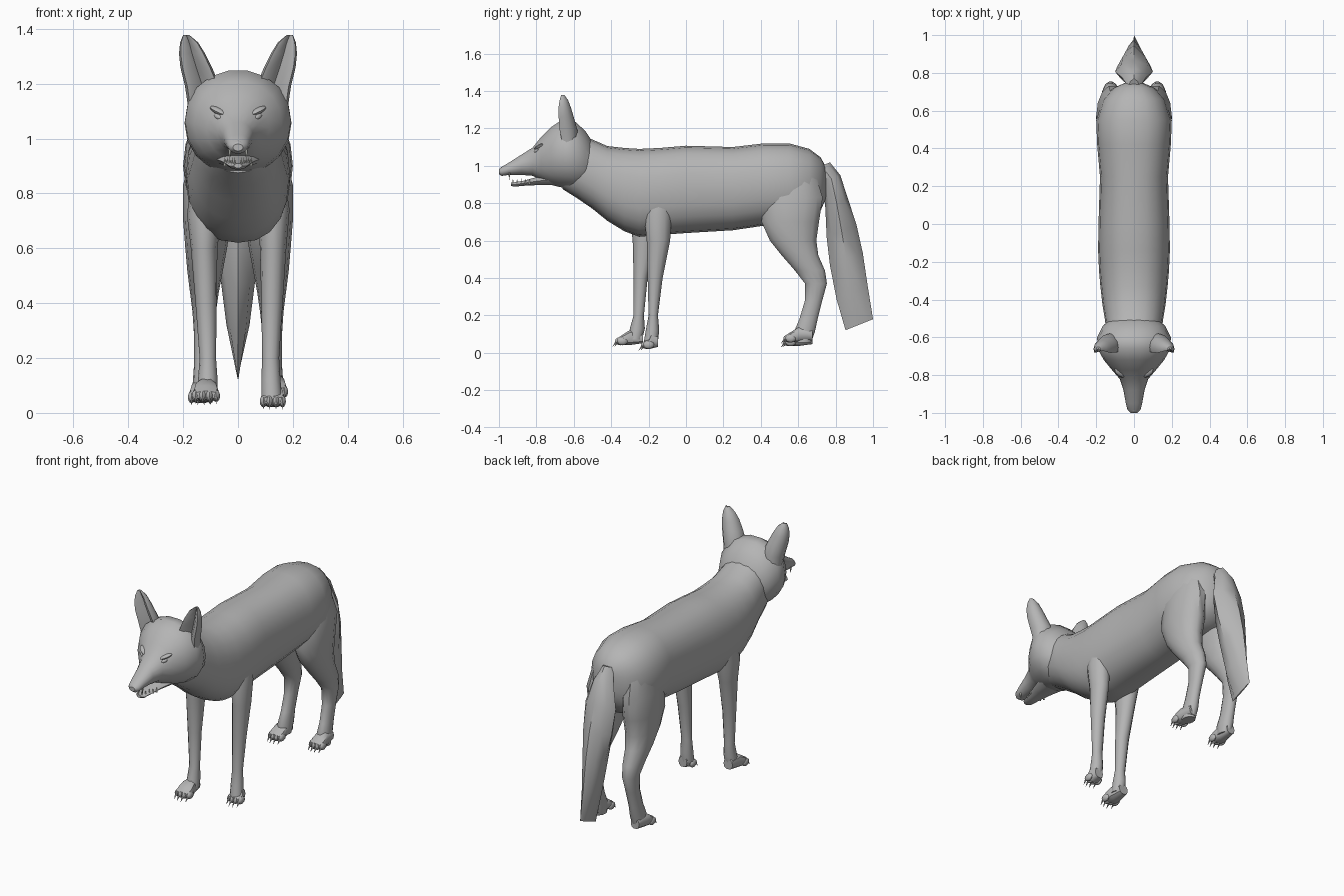
import bpy, bmesh, math
from mathutils import Matrix, Vector, Euler

if "Cube" in bpy.data.objects:
    bpy.data.objects.remove(bpy.data.objects["Cube"], do_unlink=True)


def material(name, colour):
    mat = bpy.data.materials.new(name)
    mat.use_nodes = True
    mat.diffuse_color = colour
    mat.node_tree.nodes["Principled BSDF"].inputs["Base Color"].default_value = colour
    return mat


FUR = material("grey_fur", (.46, .46, .46, 1))
parts = []


def finish(name, bm, mat=FUR):
    """Turn a bmesh into a named object with one material."""
    bmesh.ops.recalc_face_normals(bm, faces=bm.faces)
    mesh = bpy.data.meshes.new(name)
    bm.to_mesh(mesh)
    bm.free()
    mesh.materials.append(mat)
    obj = bpy.data.objects.new(name, mesh)
    bpy.context.collection.objects.link(obj)
    parts.append(obj)
    return obj


def loft(name, sections, along, sides=16, power=2.0, slope=0, side=1, cup=0):
    """Skin rounded rings. Each section: position, other-axis low and high, x low and high.
    along 'y' gives upright rings, along 'z' gives level rings tilted by slope."""
    bm = bmesh.new()
    rings = []
    for pos, low, high, x_low, x_high in sections:
        ring = []
        for i in range(sides):
            angle = math.tau * i / sides
            c, s = math.cos(angle), math.sin(angle)
            u = math.copysign(abs(c) ** (2 / power), c)
            v = math.copysign(abs(s) ** (2 / power), s)
            if cup and v < 0:
                v = v * (1 - abs(c)) * -cup - abs(c) * abs(v)
            x = side * ((x_low + x_high) / 2 + u * (x_high - x_low) / 2)
            other = (low + high) / 2 + v * (high - low) / 2
            if along == "y":
                co = (x, pos, other)
            else:
                co = (x, other, pos + slope * (other - (low + high) / 2))
            ring.append(bm.verts.new(co))
        rings.append(ring)
    for a, b in zip(rings, rings[1:]):
        for i in range(sides):
            j = (i + 1) % sides
            bm.faces.new((a[i], a[j], b[j], b[i]))
    bm.faces.new(rings[0])
    bm.faces.new(rings[-1])
    return finish(name, bm)


def centred(rows):
    """Expand position, low, high, half width into full sections."""
    return [(p, low, high, -w, w) for p, low, high, w in rows]


def blob(name, loc, size, rot=(0, 0, 0)):
    bm = bmesh.new()
    matrix = Matrix.LocRotScale(Vector(loc), Euler(rot), Vector(size))
    bmesh.ops.create_uvsphere(bm, u_segments=10, v_segments=6, radius=1, matrix=matrix)
    return finish(name, bm)


def spike(name, base, tip, radius, mat=FUR):
    bm = bmesh.new()
    base, tip = Vector(base), Vector(tip)
    turn = (tip - base).to_track_quat("Z", "Y")
    matrix = Matrix.LocRotScale((base + tip) / 2, turn, None)
    bmesh.ops.create_cone(bm, cap_ends=True, segments=5, radius1=radius, radius2=0,
                          depth=(tip - base).length, matrix=matrix)
    return finish(name, bm, mat)


# Torso from rump to neck
loft("torso", centred([
    (.755, .84, .98, .03),
    (.72, .76, 1.045, .11),
    (.66, .70, 1.09, .165),
    (.55, .68, 1.12, .2),
    (.42, .68, 1.12, .195),
    (.25, .655, 1.1, .18),
    (0, .64, 1.107, .188),
    (-.14, .63, 1.095, .19),
    (-.25, .62, 1.09, .185),
    (-.33, .65, 1.095, .178),
    (-.42, .705, 1.105, .168),
    (-.5, .77, 1.14, .155),
    (-.58, .825, 1.17, .145),
    (-.66, .875, 1.15, .11),
]), "y", sides=20, power=2.3)

# Head tapering into the upper muzzle
loft("head", centred([
    (-.48, .90, 1.10, .10),
    (-.54, .88, 1.19, .165),
    (-.60, .87, 1.245, .195),
    (-.66, .88, 1.25, .193),
    (-.72, .895, 1.21, .16),
    (-.775, .92, 1.155, .115),
    (-.82, .945, 1.098, .076),
    (-.88, .95, 1.06, .056),
    (-.95, .95, 1.015, .043),
    (-.985, .945, .995, .034),
    (-1.0, .955, .98, .018),
]), "y", sides=18, power=2.1)
loft("lower_jaw", centred([
    (-.70, .895, .96, .09),
    (-.80, .895, .94, .06),
    (-.87, .892, .92, .042),
    (-.92, .887, .912, .03),
    (-.935, .892, .91, .015),
]), "y", sides=10)
blob("nose", (0, -.98, .976), (.024, .02, .018))

# Tail, wide near the root and closing to an upright wedge
loft("tail", centred([
    (1.0, .68, .77, .03),
    (.93, .73, .825, .065),
    (.80, .745, .866, .1),
    (.65, .752, .912, .09),
    (.50, .77, .945, .065),
    (.32, .805, .972, .042),
    (.15, .853, 1.0, .004),
]), "z", sides=8, power=1.7, slope=.4)


def paw(name, side, x, heel, toe, z, half):
    """Foot with four toes and claws."""
    mid = (heel + toe) / 2
    loft(name, [
        (heel, z + .01, z + .07, x - half * .6, x + half * .6),
        (mid, z, z + .085, x - half * .85, x + half * .85),
        (toe + .03, z, z + .06, x - half, x + half),
        (toe, z + .01, z + .04, x - half * .8, x + half * .8),
    ], "y", sides=10, power=2.4, side=side)
    for k in (-1.5, -.5, .5, 1.5):
        tx = side * (x + k * half * .5)
        ty = toe + abs(k) * .01
        blob(name + "_toe", (tx, ty + .01, z + .022), (half * .3, .03, .022))
        spike(name + "_claw", (tx, ty - .01, z + .02), (tx, ty - .034, z - .008), .007)


# Front legs: the right one stands forward of the left one
front_left = [
    (.86, -.20, -.08, .07, .17),
    (.74, -.225, -.075, .07, .188),
    (.60, -.21, -.085, .08, .176),
    (.40, -.205, -.125, .085, .163),
    (.20, -.2, -.15, .088, .15),
    (.12, -.215, -.143, .085, .155),
    (.06, -.225, -.15, .085, .16),
]
front_right = [
    (.86, -.27, -.11, .07, .17),
    (.72, -.3, -.13, .06, .186),
    (.60, -.285, -.16, .075, .172),
    (.40, -.28, -.205, .078, .155),
    (.20, -.28, -.225, .08, .14),
    (.13, -.30, -.22, .075, .145),
    (.07, -.31, -.235, .075, .15),
]
loft("front_leg_left", front_left, "z", sides=12)
loft("front_leg_right", front_right, "z", sides=12, side=-1)
paw("front_paw_left", 1, .127, -.15, -.225, .02, .046)
paw("front_paw_right", -1, .117, -.23, -.365, .04, .05)

# Hind legs
hind = [
    (.97, .46, .69, .05, .165),
    (.83, .41, .735, .03, .2),
    (.70, .4, .715, .025, .2),
    (.60, .445, .7, .04, .192),
    (.52, .51, .71, .055, .185),
    (.44, .58, .745, .07, .175),
    (.37, .635, .755, .08, .166),
    (.28, .635, .73, .09, .16),
    (.18, .605, .705, .095, .16),
    (.11, .575, .69, .09, .165),
    (.055, .58, .67, .095, .165),
]
for label, side, lift in (("left", 1, .055), ("right", -1, .035)):
    loft("hind_leg_" + label, hind, "z", sides=14, side=side)
    paw("hind_paw_" + label, side, .135, .675, .535, lift, .046)

# Ears, eyes and teeth on both sides
TOOTH = material("ivory_teeth", (.68, .69, .64, 1))
ear = [
    (1.10, -.69, -.58, .06, .18),
    (1.19, -.715, -.58, .065, .193),
    (1.26, -.715, -.6, .095, .21),
    (1.31, -.71, -.615, .12, .215),
    (1.35, -.695, -.63, .145, .211),
    (1.378, -.675, -.65, .178, .2),
]
for label, side in (("left", 1), ("right", -1)):
    loft("ear_" + label, ear, "z", sides=12, side=side, cup=.35)
    blob("eye_" + label, (side * .068, -.798, 1.078), (.024, .014, .011),
         (0, -side * .4, side * .6))
    blob("brow_" + label, (side * .07, -.785, 1.1), (.04, .022, .012),
         (0, -side * .4, side * .6))
    spike("upper_fang_" + label, (side * .03, -.945, .962), (side * .03, -.945, .925), .007, TOOTH)
    for k in range(5):
        x, y = side * (.012 + .009 * k), -.925 + .022 * k
        spike("lower_tooth_" + label, (x, y, .9), (x, y, .932), .006, TOOTH)

for obj in bpy.context.selected_objects:
    obj.select_set(False)
for obj in parts:
    obj.select_set(True)
bpy.context.view_layer.objects.active = parts[0]
bpy.ops.object.shade_smooth_by_angle(angle=math.radians(40))
